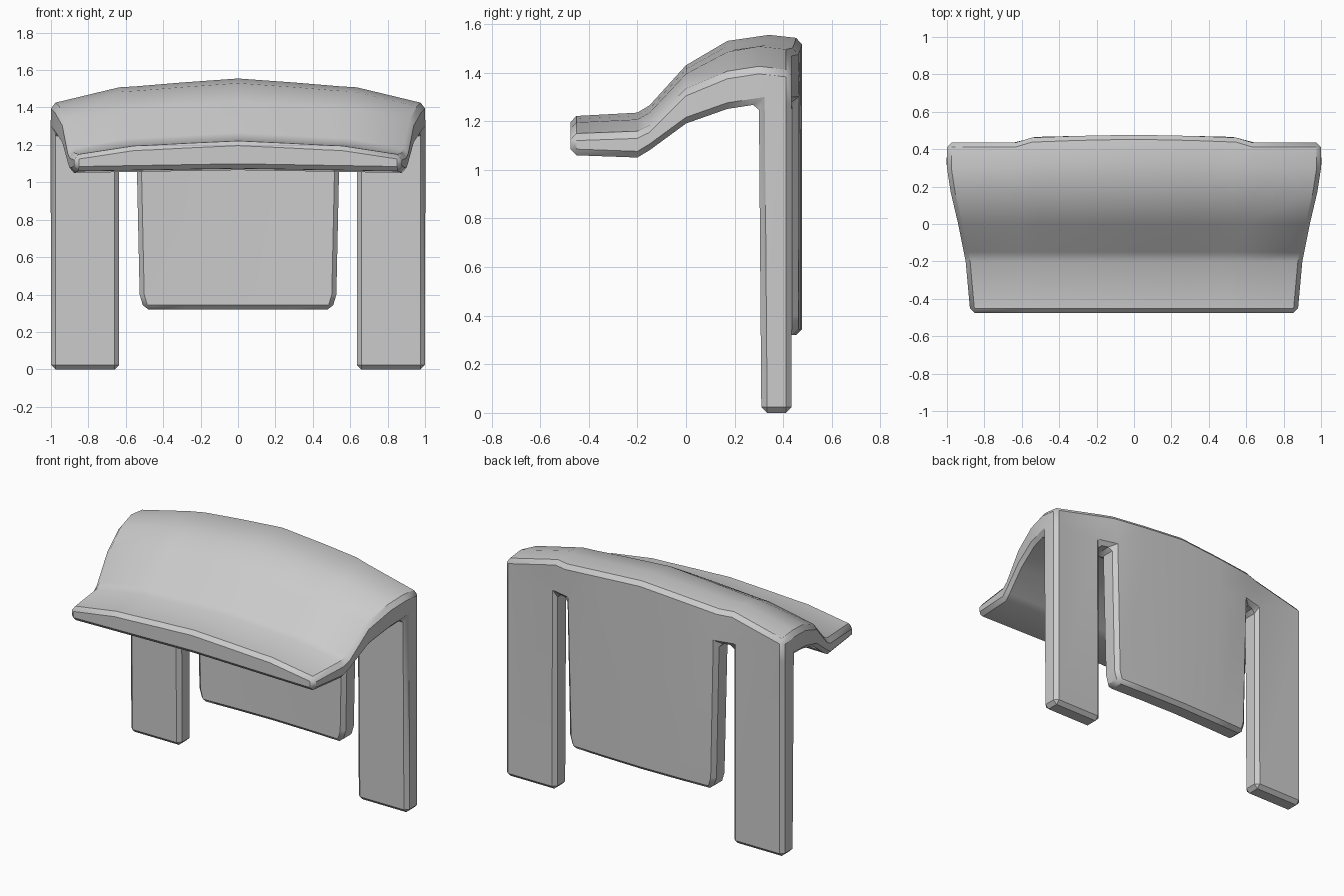
import bpy
import bmesh

cube = bpy.data.objects.get("Cube")
if cube:
    bpy.data.objects.remove(cube, do_unlink=True)

grey = bpy.data.materials.new("plain_grey")
grey.use_nodes = True
colour = (0.6, 0.6, 0.6, 1)
grey.diffuse_color = colour
grey.node_tree.nodes["Principled BSDF"].inputs["Base Color"].default_value = colour

# Seat section, front to back: y, top z, bottom z, half width, crown drop at the ends
SECTION = [
    (-0.475, 1.22, 1.06, 0.875, 0.075),
    (-0.20, 1.235, 1.05, 0.90, 0.08),
    (-0.15, 1.265, 1.08, 0.91, 0.085),
    (0.0, 1.43, 1.19, 0.94, 0.10),
    (0.17, 1.53, 1.25, 0.98, 0.13),
    (0.30, 1.555, 1.27, 1.0, 0.135),
    (0.435, 1.54, 1.27, 1.0, 0.135),
]
# Stations across the half width: x, share of the crown drop, backward bulge
HALF = [(0.0, 0.0, 0.042), (0.3, 0.16, 0.036), (0.545, 0.31, 0.027),
        (0.635, 0.35, 0.0), (1.0, 1.0, 0.0)]
STATIONS = [(-x, d, b) for x, d, b in reversed(HALF[1:])] + HALF

bm = bmesh.new()
top, low = [], []
for x, drop, bulge in STATIONS:
    top_row, low_row = [], []
    for y, zt, zb, width, crown in SECTION:
        yy = y + bulge if y > 0.25 else y
        top_row.append(bm.verts.new((x * width, yy, zt - crown * drop)))
        low_row.append(bm.verts.new((x * width, yy, zb + 0.015 * (1 - abs(x)))))
    top.append(top_row)
    low.append(low_row)

# Curved seat shell with its back band
last_s, last_p = len(STATIONS) - 1, len(SECTION) - 1
back_faces = []
for i in range(last_s):
    for j in range(last_p):
        bm.faces.new((top[i][j], top[i + 1][j], top[i + 1][j + 1], top[i][j + 1]))
        under = bm.faces.new((low[i][j], low[i][j + 1], low[i + 1][j + 1], low[i + 1][j]))
        if j == last_p - 1:
            back_faces.append(under)
    for j in (0, last_p):
        bm.faces.new((top[i][j], low[i][j], low[i + 1][j], top[i + 1][j]))
for i in (0, last_s):
    for j in range(last_p):
        bm.faces.new((top[i][j], top[i][j + 1], low[i][j + 1], low[i][j]))
bmesh.ops.recalc_face_normals(bm, faces=bm.faces[:])


def pull_down(faces, z, x_scale=1.0, front_shift=0.0):
    """Extrude downward to height z and return the new end faces."""
    result = bmesh.ops.extrude_face_region(bm, geom=faces)["geom"]
    old = [f for f in faces if f.is_valid]
    if old:
        bmesh.ops.delete(bm, geom=old, context="FACES_ONLY")
    for v in [g for g in result if isinstance(g, bmesh.types.BMVert)]:
        v.co.z = z
        v.co.x *= x_scale
        if v.co.y < 0.36:
            v.co.y += front_shift
    return [g for g in result if isinstance(g, bmesh.types.BMFace)]


# Two flat legs
for face in (back_faces[0], back_faces[-1]):
    pull_down([face], 0.0, front_shift=0.01)

# Hanging back panel, tapered with clipped lower corners
panel = pull_down(back_faces[2:-2], 0.40, x_scale=0.965, front_shift=0.005)
pull_down(panel, 0.32, x_scale=0.955)

bmesh.ops.recalc_face_normals(bm, faces=bm.faces[:])
mesh = bpy.data.meshes.new("seat_with_legs_and_panel")
bm.to_mesh(mesh)
bm.free()
mesh.materials.append(grey)
seat = bpy.data.objects.new("seat_with_legs_and_panel", mesh)
bpy.context.collection.objects.link(seat)

# Chamfered outer edges
bevel = seat.modifiers.new("edge_chamfer", "BEVEL")
bevel.width = 0.024
bevel.segments = 1
bevel.limit_method = "ANGLE"
bevel.angle_limit = 0.75

bpy.ops.object.select_all(action="DESELECT")
seat.select_set(True)
bpy.context.view_layer.objects.active = seat
bpy.ops.object.modifier_apply(modifier=bevel.name)
bpy.ops.object.shade_smooth_by_angle(angle=0.6)
